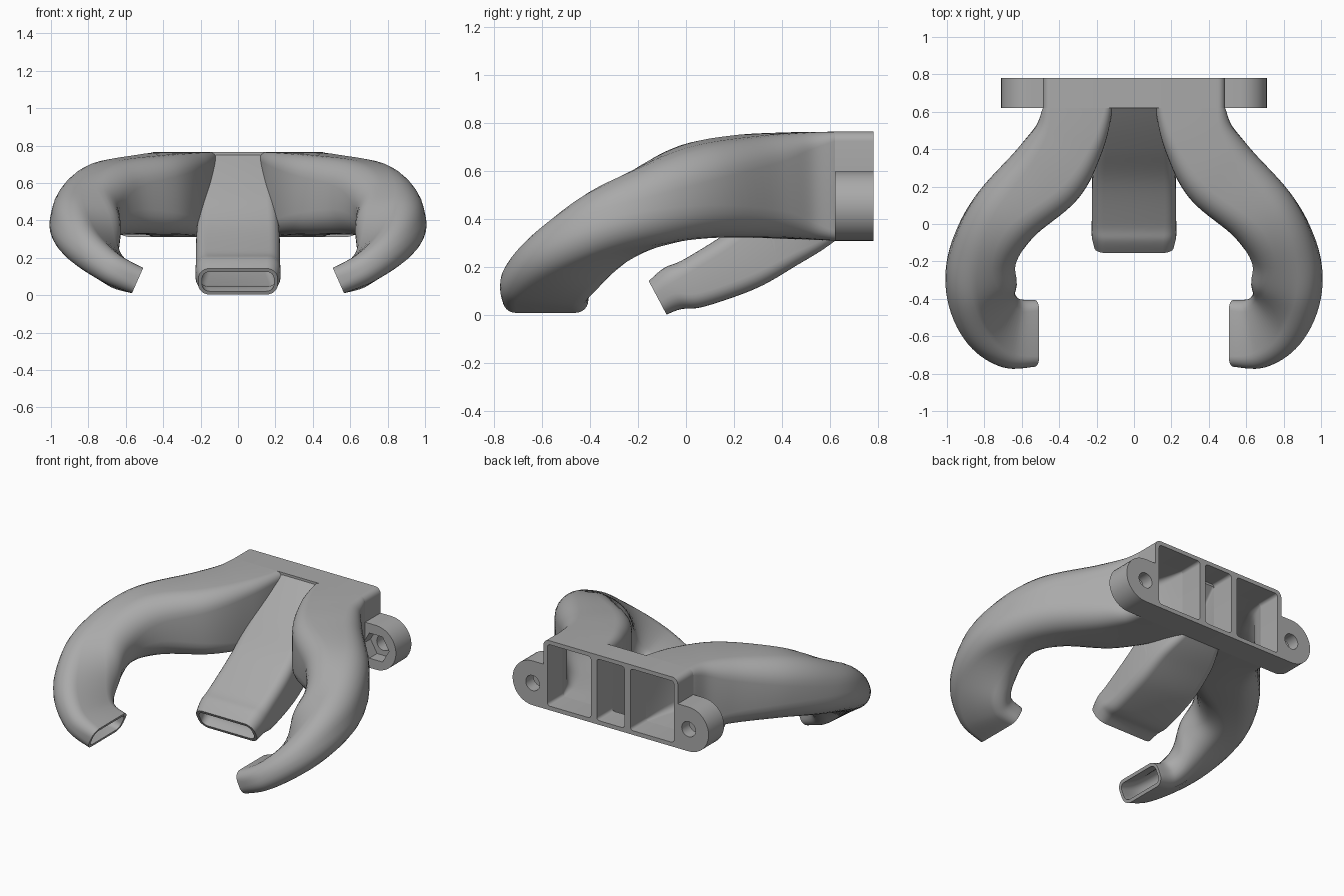
import bpy, bmesh, math
from mathutils import Vector

if "Cube" in bpy.data.objects:
    bpy.data.objects.remove(bpy.data.objects["Cube"], do_unlink=True)

grey = bpy.data.materials.new("plain grey")
grey.use_nodes = True
colour = (0.4, 0.4, 0.4, 1)
grey.diffuse_color = colour
grey.node_tree.nodes["Principled BSDF"].inputs["Base Color"].default_value = colour

STEPS = 8


def arc(cx, cy, r, start, end, n=8):
    """Points along an arc, angles in degrees."""
    angles = [math.radians(start + (end - start) * i / n) for i in range(n + 1)]
    return [(cx + r * math.cos(t), cy + r * math.sin(t)) for t in angles]


def rounded_rect(cx, cy, hw, hh, r):
    r = min(r, hw * 0.98, hh * 0.98)
    pts = []
    for sx, sy, start in ((1, 1, 0), (-1, 1, 90), (-1, -1, 180), (1, -1, 270)):
        pts += arc(cx + sx * (hw - r), cy + sy * (hh - r), r, start, start + 90, 6)
    return pts


def smooth_sections(keys):
    """Spline through the key sections."""
    out = []
    for i in range(len(keys) - 1):
        quad = [keys[max(i - 1, 0)], keys[i], keys[i + 1], keys[min(i + 2, len(keys) - 1)]]
        for s in range(STEPS):
            t = s / STEPS
            out.append([b + 0.5 * t * (c - a + t * (2*a - 5*b + 4*c - d + t * (3*b - 3*c + d - a)))
                        for a, b, c, d in zip(*quad)])
    return out + [keys[-1]]


def ring(bm, section, inside, grow=0):
    """Cross-section: centre, heading, pitch, roll, half sizes, corner, side wall."""
    x, y, z, heading, pitch, roll, hw, hh, r, wall = section
    a, p, q = (math.radians(v) for v in (heading, pitch, roll))
    level = Vector((math.cos(a), math.sin(a), 0))
    along = Vector((math.sin(a) * math.cos(p), -math.cos(a) * math.cos(p), -math.sin(p)))
    rise = along.cross(level)
    across = level * math.cos(q) + rise * math.sin(q)
    up = rise * math.cos(q) - level * math.sin(q)
    if inside:
        thin = min(wall, 0.025)
        hw, hh, r = hw - wall + grow, hh - thin + grow, max(r - thin, 0.015)
    return [bm.verts.new(Vector((x, y, z)) + across * u + up * v)
            for u, v in rounded_rect(0, 0, hw, hh, r)]


def bridge(bm, first, second):
    n = len(first)
    for i in range(n):
        j = (i + 1) % n
        bm.faces.new((first[i], first[j], second[j], second[i]))


def finish(obj):
    obj.data.materials.clear()
    obj.data.materials.append(grey)
    bpy.ops.object.select_all(action='DESELECT')
    obj.select_set(True)
    bpy.context.view_layer.objects.active = obj
    bpy.ops.object.shade_smooth_by_angle(angle=math.radians(35))


def to_object(name, bm):
    bmesh.ops.recalc_face_normals(bm, faces=bm.faces)
    mesh = bpy.data.meshes.new(name)
    bm.to_mesh(mesh)
    bm.free()
    obj = bpy.data.objects.new(name, mesh)
    bpy.context.collection.objects.link(obj)
    return obj


def duct(name, keys):
    """Hollow loft with open ends and a wall rim."""
    bm = bmesh.new()
    sections = smooth_sections(keys)
    outer, inner = ([ring(bm, s, inside) for s in sections] for inside in (False, True))
    for shell in (outer, inner):
        for first, second in zip(shell, shell[1:]):
            bridge(bm, first, second)
    for end in (0, -1):
        bridge(bm, outer[end], inner[end])
    return to_object(name, bm)


def passage(name, keys):
    """Closed solid filling the inside of a duct."""
    bm = bmesh.new()
    rings = [ring(bm, s, True, 0.002) for s in smooth_sections(keys)]
    for first, second in zip(rings, rings[1:]):
        bridge(bm, first, second)
    bm.faces.new(rings[0])
    bm.faces.new(rings[-1])
    return to_object(name, bm)


def mirror_x(obj):
    obj.modifiers.new("Mirror", 'MIRROR').use_mirror_merge = False


def plate(name, y0, y1, loops):
    """Upright plate; the first loop is the outline, the rest are holes."""
    curve = bpy.data.curves.new(name, 'CURVE')
    curve.dimensions = '2D'
    curve.fill_mode = 'BOTH'
    curve.extrude = (y1 - y0) / 2
    for pts in loops:
        spline = curve.splines.new('POLY')
        spline.points.add(len(pts) - 1)
        for point, (u, v) in zip(spline.points, pts):
            point.co = (u, v, 0, 1)
        spline.use_cyclic_u = True
    obj = bpy.data.objects.new(name, curve)
    obj.location.y = (y0 + y1) / 2
    obj.rotation_euler.x = math.pi / 2
    bpy.context.collection.objects.link(obj)
    bpy.ops.object.select_all(action='DESELECT')
    obj.select_set(True)
    bpy.context.view_layer.objects.active = obj
    bpy.ops.object.convert(target='MESH')
    finish(bpy.context.view_layer.objects.active)


# Curved side ducts ending in inward slots
side_keys = [
    (0.301, 0.62, 0.538, 0, 0, 0, 0.186, 0.227, 0.04, 0.028),
    (0.345, 0.46, 0.54, 20, 1, 0, 0.19, 0.222, 0.07, 0.025),
    (0.46, 0.27, 0.537, 40, 4, 0, 0.21, 0.213, 0.11, 0.02),
    (0.685, 0.05, 0.515, 35, 14, 0, 0.19, 0.198, 0.14, 0.02),
    (0.802, -0.15, 0.45, 12, 26, 7, 0.178, 0.17, 0.14, 0.02),
    (0.816, -0.33, 0.365, -10, 31, 16, 0.188, 0.142, 0.12, 0.02),
    (0.765, -0.495, 0.232, -48, 27, 17, 0.194, 0.107, 0.1, 0.02),
    (0.66, -0.582, 0.132, -78, 26, 7, 0.189, 0.085, 0.075, 0.02),
    (0.537, -0.585, 0.078, -90, 24, 0, 0.178, 0.074, 0.055, 0.02),
]
side = duct("side_ducts", side_keys)
finish(side)
mirror_x(side)

# Flared centre duct, trimmed where it would enter the side passages
centre = duct("centre_duct", [
    (0, 0.62, 0.53, 0, 0, 0, 0.14, 0.22, 0.03, 0.04),
    (0, 0.44, 0.385, 0, 14, 0, 0.2, 0.17, 0.05, 0.07),
    (0, 0.26, 0.248, 0, 17, 0, 0.222, 0.138, 0.06, 0.05),
    (0, 0.04, 0.138, 0, 21, 0, 0.225, 0.108, 0.06, 0.025),
    (0, -0.055, 0.112, 0, 22, 0, 0.226, 0.093, 0.07, 0.02),
    (0, -0.118, 0.073, 0, 28, 0, 0.212, 0.079, 0.06, 0.02),
])
cutter = passage("side_passage_cutter", side_keys)
cutter.hide_render = True
mirror_x(cutter)
trim = centre.modifiers.new("Trim", 'BOOLEAN')
trim.operation = 'DIFFERENCE'
trim.solver = 'EXACT'
trim.use_self = True
trim.object = cutter
bpy.context.view_layer.objects.active = centre
bpy.ops.object.modifier_apply(modifier=trim.name)
bpy.data.objects.remove(cutter, do_unlink=True)
finish(centre)

# Mounting flange with ears, three ports, bolt holes and nut pockets
EAR_X, EAR_Z, EAR_R = 0.565, 0.455, 0.145
half = arc(EAR_X, EAR_Z, EAR_R, -90, 90, 20) + [(0.487, 0.6)]
half += arc(0.447, 0.725, 0.04, 0, 90, 6)
outline = half + [(-x, z) for x, z in reversed(half)]
ports = [rounded_rect(x, 0.538, hw, 0.201, 0.02)
         for x, hw in ((-0.301, 0.158), (0, 0.1), (0.301, 0.158))]
bolts = [arc(s * EAR_X, EAR_Z, 0.05, 0, 345, 23) for s in (-1, 1)]
pockets = [arc(s * EAR_X, EAR_Z, 0.095, 0, 300, 5) for s in (-1, 1)]
plate("flange_back", 0.7, 0.78, [outline] + ports + bolts)
plate("flange_front", 0.62, 0.7, [outline] + ports + pockets)
